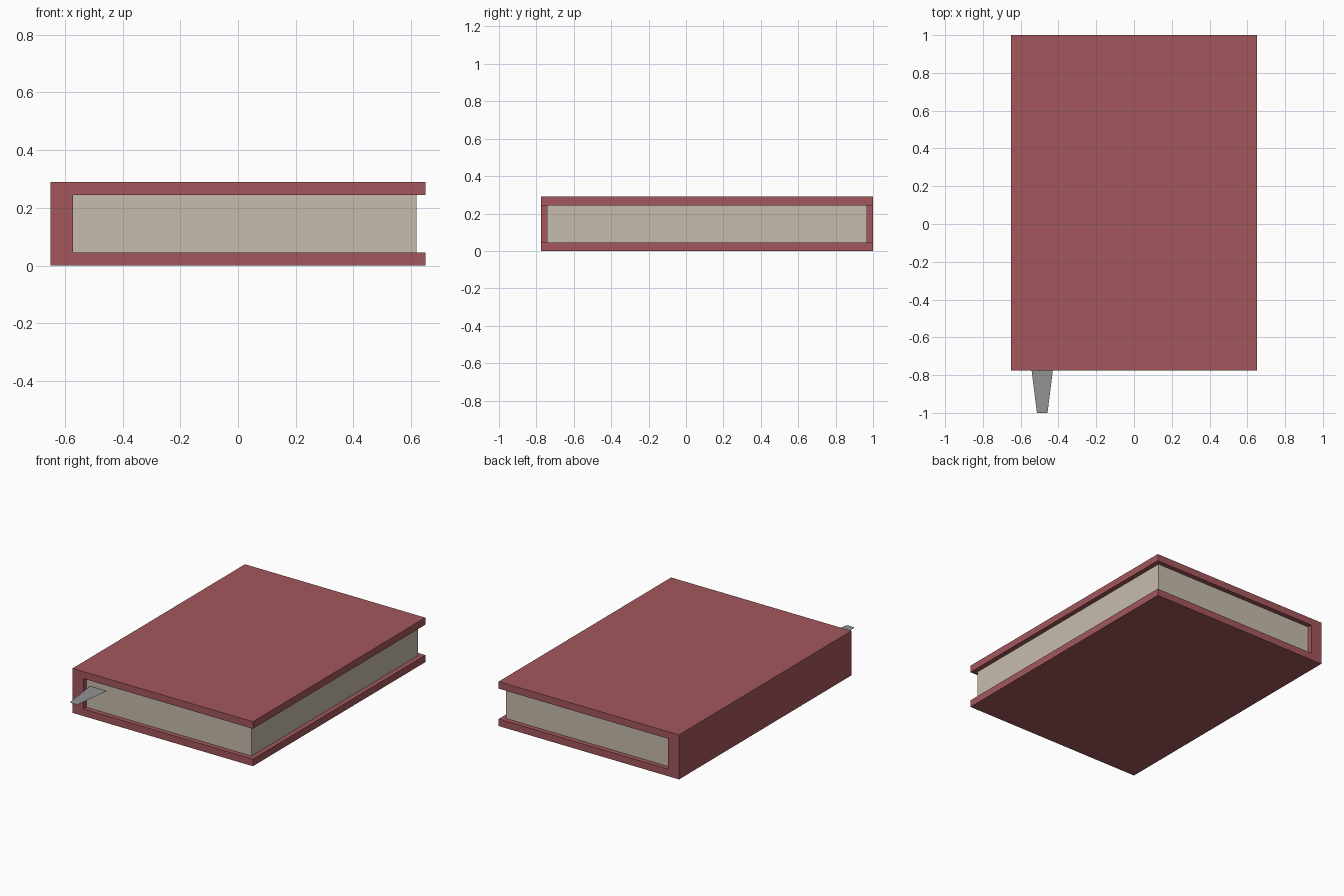
import bpy
import bmesh
from mathutils import Vector

cube = bpy.data.objects.get("Cube")
if cube:
    bpy.data.objects.remove(cube, do_unlink=True)


def material(name, rgb):
    mat = bpy.data.materials.new(name)
    mat.use_nodes = True
    mat.diffuse_color = (*rgb, 1)
    mat.node_tree.nodes["Principled BSDF"].inputs["Base Color"].default_value = (*rgb, 1)
    return mat


def add_part(name, outline, mat, sweep=None):
    """Flat face from an outline, optionally swept into a solid."""
    bm = bmesh.new()
    face = bm.faces.new([bm.verts.new(p) for p in outline])
    if sweep:
        result = bmesh.ops.extrude_face_region(bm, geom=[face], use_keep_orig=True)
        moved = [v for v in result["geom"] if isinstance(v, bmesh.types.BMVert)]
        bmesh.ops.translate(bm, verts=moved, vec=Vector(sweep))
        bmesh.ops.recalc_face_normals(bm, faces=bm.faces)
    mesh = bpy.data.meshes.new(name)
    bm.to_mesh(mesh)
    bm.free()
    mesh.materials.append(mat)
    obj = bpy.data.objects.new(name, mesh)
    bpy.context.collection.objects.link(obj)
    return obj


red = material("cover red", (0.366, 0.095, 0.107))
cream = material("paper cream", (0.565, 0.503, 0.413))
grey = material("ribbon grey", (0.292, 0.292, 0.288))

WIDTH, HEIGHT, BOARD = 0.65, 0.29, 0.046
FRONT, BACK, SPINE = -0.775, 1.0, -0.572

# Cover: C-shaped section with two boards joined by the spine
section = [(-WIDTH, 0), (WIDTH, 0), (WIDTH, BOARD), (SPINE, BOARD),
           (SPINE, HEIGHT - BOARD), (WIDTH, HEIGHT - BOARD),
           (WIDTH, HEIGHT), (-WIDTH, HEIGHT)]
add_part("cover", [(x, FRONT, z) for x, z in section], red, (0, BACK - FRONT, 0))

# Page block: set back from the cover's three open edges
inset = 0.031
low, high = BOARD, HEIGHT - BOARD
block = [(SPINE, low), (WIDTH - inset, low), (WIDTH - inset, high), (SPINE, high)]
add_part("pages", [(x, FRONT + inset, z) for x, z in block], cream,
         (0, BACK - FRONT - 2 * inset, 0))

# Bookmark ribbon: thin tapering sheet hanging out of the pages
z, middle = 0.19, -0.486
add_part("bookmark_ribbon", [(middle - 0.028, -1, z), (middle + 0.028, -1, z),
                             (middle + 0.06, FRONT + inset, z),
                             (middle - 0.06, FRONT + inset, z)], grey)
